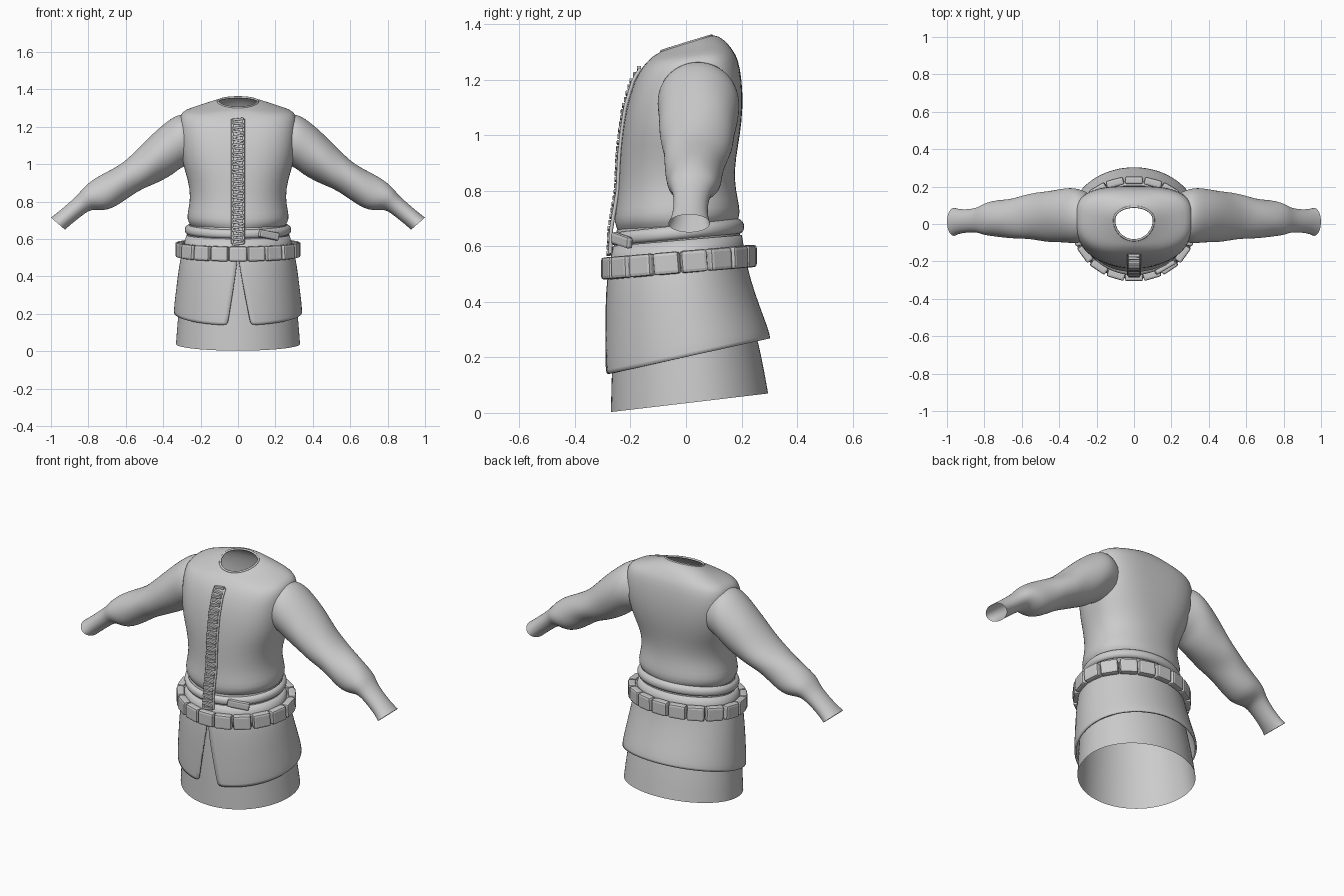
import bpy, bmesh, math
from mathutils import Vector, Matrix

cube = bpy.data.objects.get("Cube")
if cube:
    bpy.data.objects.remove(cube, do_unlink=True)

cloth = bpy.data.materials.new("plain grey cloth")
cloth.use_nodes = True
GREY = (0.6, 0.6, 0.6, 1)
cloth.diffuse_color = GREY
cloth.node_tree.nodes["Principled BSDF"].inputs["Base Color"].default_value = GREY


def finish(name, bm, subsurf=0, smooth=True):
    bmesh.ops.recalc_face_normals(bm, faces=bm.faces)
    mesh = bpy.data.meshes.new(name)
    bm.to_mesh(mesh)
    bm.free()
    mesh.materials.append(cloth)
    for p in mesh.polygons:
        p.use_smooth = smooth
    obj = bpy.data.objects.new(name, mesh)
    bpy.context.collection.objects.link(obj)
    if subsurf:
        obj.modifiers.new("Smooth", 'SUBSURF').levels = subsurf
        obj.modifiers["Smooth"].render_levels = subsurf
    return obj


def power(v, n):
    return math.copysign(abs(v) ** (2 / n), v)


def ring(hx, y0, y1, zf, zb, nf=2, nb=2, gap=0, count=40, closed=True):
    """Tilted oval round the body, starting at the front centre."""
    yc = (y0 + y1) / 2 + 0.02
    t0 = math.asin(gap / hx)
    pts = []
    for i in range(count if closed else count + 1):
        t = t0 * 1.1 + (math.tau - 2 * t0) * i / count
        s, c = math.sin(t), -math.cos(t)
        n = nf if c < 0 else nb
        y = yc + power(c, n) * (yc - y0 if c < 0 else y1 - yc)
        pts.append(Vector((hx * power(s, n), y, zf + (zb - zf) * (y - y0) / (y1 - y0))))
    return pts


def loft(name, rings, closed=True, subsurf=1):
    bm = bmesh.new()
    rows = [[bm.verts.new(p) for p in r] for r in rings]
    n = len(rows[0])
    for a, b in zip(rows, rows[1:]):
        for i in range(n if closed else n - 1):
            j = (i + 1) % n
            bm.faces.new((a[i], a[j], b[j], b[i]))
    return finish(name, bm, subsurf)


def tube(name, pts, radius, cyclic=False):
    """Round cord along a path."""
    rows = []
    n = len(pts)
    for i, p in enumerate(pts):
        nxt = pts[(i + 1) % n] if cyclic else pts[min(i + 1, n - 1)]
        prv = pts[i - 1] if cyclic else pts[max(i - 1, 0)]
        q = (nxt - prv).to_track_quat('Z', 'Y')
        rows.append([p + q @ Vector((math.cos(a * math.tau / 8), math.sin(a * math.tau / 8), 0)) * radius
                     for a in range(8)])
    if cyclic:
        rows.append(rows[0])
    return loft(name, rows, subsurf=0)


def block(name, size, matrix, bevel):
    bm = bmesh.new()
    bmesh.ops.create_cube(bm, size=1, matrix=Matrix.Diagonal((*size, 1)))
    bmesh.ops.bevel(bm, geom=bm.edges[:], offset=bevel, segments=2, affect='EDGES', profile=0.6)
    bm.transform(matrix)
    return finish(name, bm, smooth=False)


# Bodice, from the bloused waist up to the neck opening
loft("bodice", [ring(*r) for r in (
    (.255, -.245, .185, .655, .69),
    (.274, -.26, .197, .685, .72, 2.2, 2.2),
    (.268, -.254, .187, .73, .77, 2.2, 2.2),
    (.253, -.243, .174, .80, .84, 2.2, 2.2),
    (.268, -.239, .18, .92, .92, 2.3, 2.3),
    (.297, -.231, .195, 1.0, 1.0, 2.5, 2.6),
    (.310, -.217, .206, 1.1, 1.1, 2.7, 3),
    (.315, -.187, .202, 1.2, 1.2, 2.8, 3.2),
    (.313, -.155, .188, 1.25, 1.275, 2.7, 3),
    (.285, -.135, .170, 1.27, 1.305, 2.5, 2.6),
    (.20, -.12, .148, 1.285, 1.335, 2.2, 2.2),
    (.135, -.10, .115, 1.295, 1.36),
    (.105, -.085, .09, 1.305, 1.36))])
tube("neck_rim", ring(.106, -.087, .092, 1.303, 1.358), .006, True)

# Sleeves: each ring is given by its top point, bottom point and depth range
SLEEVE = (
    (.25, 1.25, .25, 1.0, -.09, .17),
    (.31, 1.28, .31, .98, -.108, .195),
    (.40, 1.215, .345, .945, -.098, .193),
    (.48, 1.14, .43, .90, -.095, .18),
    (.55, 1.065, .50, .87, -.088, .168),
    (.62, 1.005, .555, .845, -.08, .153),
    (.70, .96, .62, .795, -.075, .135),
    (.775, .918, .695, .748, -.07, .128),
    (.83, .875, .765, .76, -.062, .11),
    (.86, .832, .80, .752, -.045, .088),
    (.92, .78, .86, .705, -.045, .078),
    (.97, .738, .905, .668, -.052, .08),
    (1.0, .715, .925, .65, -.064, .087))
for side, label in ((1, "left_sleeve"), (-1, "right_sleeve")):
    rows = []
    for k, (tx, tz, bx, bz, y0, y1) in enumerate(SLEEVE):
        top, low = Vector((tx, 0, tz)), Vector((bx, 0, bz))
        fold = .035 if 2 < k < 9 else 0
        row = []
        for i in range(24):
            t = math.tau * i / 24
            f = 1 + fold * math.sin(3 * t + 2.1 * k)
            p = (top + low) / 2 + (top - low) / 2 * math.cos(t) * f
            p.y = (y0 + y1) / 2 + (y1 - y0) / 2 * math.sin(t) * f
            p.x *= side
            row.append(p)
        rows.append(row)
    loft(label, rows, subsurf=2)

# Waist cloth, under skirt and split over skirt
loft("waist_cloth", [ring(*r) for r in (
    (.255, -.25, .185, .66, .70), (.272, -.262, .197, .60, .64), (.29, -.27, .21, .50, .54))])
loft("under_skirt", [ring(*r) for r in (
    (.275, -.25, .195, .50, .53), (.305, -.262, .235, .32, .36),
    (.322, -.268, .272, .16, .21), (.333, -.272, .297, .003, .07))])
over = loft("over_skirt", [ring(*r[:5], gap=r[5], closed=False) for r in (
    (.272, -.26, .197, .60, .64, 0),
    (.295, -.275, .212, .51, .55, .002),
    (.31, -.283, .228, .45, .48, .008),
    (.325, -.288, .262, .31, .38, .032),
    (.339, -.289, .297, .165, .29, .058),
    (.338, -.287, .299, .138, .268, .062))], closed=False)
thick = over.modifiers.new("Hem", 'SOLIDIFY')
thick.thickness, thick.offset = .01, 0

# Narrow strap at the waist with a hanging end
loft("waist_strap", [ring(*r) for r in (
    (.265, -.255, .19, .602, .645), (.282, -.272, .207, .608, .65),
    (.287, -.275, .212, .625, .67), (.282, -.272, .207, .644, .69),
    (.265, -.255, .19, .65, .70))])
tail = Matrix.Translation((.165, -.232, .622)) @ Matrix.Rotation(math.radians(30), 4, 'Z') \
    @ Matrix.Rotation(math.radians(10), 4, 'Y')
block("strap_end", (.12, .026, .042), tail, .01)

# Wide belt of padded blocks
loft("belt_band", [ring(*r) for r in (
    (.28, -.265, .2, .488, .533), (.31, -.285, .232, .492, .537),
    (.31, -.285, .232, .548, .593), (.28, -.265, .2, .552, .597))], subsurf=0)
path = ring(.311, -.285, .234, .52, .565, count=360)
lengths = [0]
for a, b in zip(path, path[1:] + path[:1]):
    lengths.append(lengths[-1] + (b - a).length)
COUNT = 18
step = lengths[-1] / COUNT
for k in range(COUNT):
    i = min(range(360), key=lambda q: abs(lengths[q] - k * step))
    along = (path[(i + 1) % 360] - path[i - 1]).normalized()
    out = along.cross(Vector((0, 0, 1))).normalized()
    frame = Matrix((along, out, along.cross(out))).transposed().to_4x4()
    block("belt_block", (step * .95, .042, .08), Matrix.Translation(path[i]) @ frame, .012)

# Front lacing that follows the chest
CHEST = ((.57, -.273), (.66, -.27), (.8, -.246), (.92, -.241), (1.0, -.233),
         (1.1, -.219), (1.2, -.189), (1.245, -.160))


def chest_y(z):
    for (z0, a), (z1, b) in zip(CHEST, CHEST[1:]):
        if z <= z1:
            return a + (b - a) * (z - z0) / (z1 - z0)
    return CHEST[-1][1]


heights = [.575 + .665 * i / 30 for i in range(31)]
for x in (-.03, .03):
    tube("lacing_edge", [Vector((x, chest_y(z), z)) for z in heights], .007)
loft("lacing_strip", [[Vector((x, chest_y(z) - .003, z)) for x in (-.03, 0, .03)] for z in heights],
     closed=False, subsurf=0)
for k, z in enumerate(heights):
    slant = Matrix.Rotation(math.radians(7 if k % 2 else -7), 4, 'Y')
    block("lace", (.062, .016, .013), Matrix.Translation((0, chest_y(z) - .006, z)) @ slant, .004)
